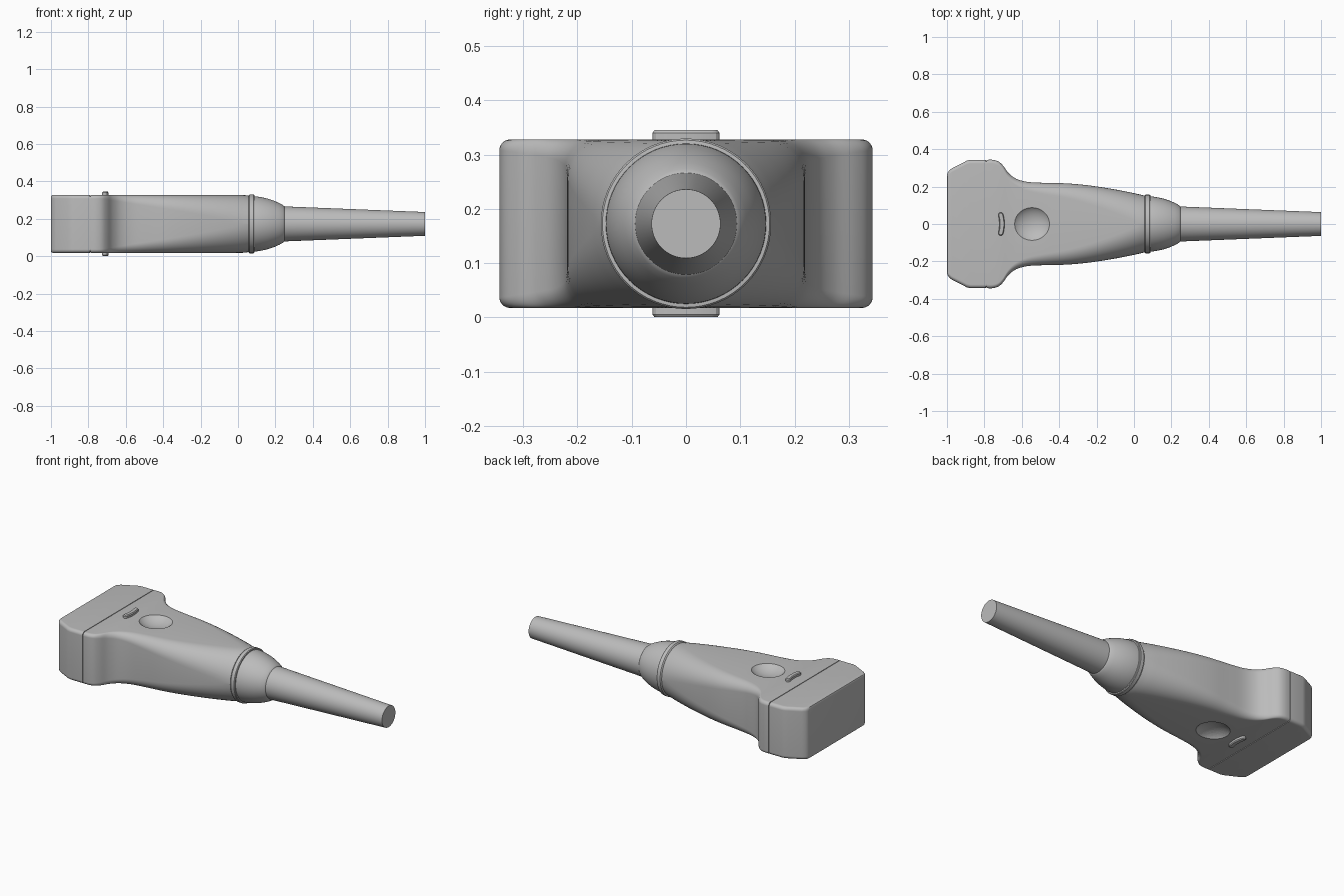
import bpy, bmesh, math
from mathutils import Vector

if "Cube" in bpy.data.objects:
    bpy.data.objects.remove(bpy.data.objects["Cube"])

MID = 0.1725   # height of the long axis
grey = bpy.data.materials.new("Grey plastic")
grey.use_nodes = True
grey.diffuse_color = (0.5, 0.5, 0.5, 1)
grey.node_tree.nodes["Principled BSDF"].inputs["Base Color"].default_value = (0.5, 0.5, 0.5, 1)


def make(name, rings, angle=35):
    """Skin a list of equal-length rings and cap both ends."""
    bm = bmesh.new()
    loops = [[bm.verts.new(p) for p in ring] for ring in rings]
    n = len(loops[0])
    for a, b in zip(loops, loops[1:]):
        for i in range(n):
            bm.faces.new((a[i], a[(i + 1) % n], b[(i + 1) % n], b[i]))
    bm.faces.new(loops[0])
    bm.faces.new(loops[-1])
    bmesh.ops.recalc_face_normals(bm, faces=bm.faces)
    mesh = bpy.data.meshes.new(name)
    bm.to_mesh(mesh)
    bm.free()
    mesh.materials.append(grey)
    obj = bpy.data.objects.new(name, mesh)
    bpy.context.collection.objects.link(obj)
    smooth(obj, angle)
    return obj


def smooth(obj, angle):
    bpy.ops.object.select_all(action='DESELECT')
    obj.select_set(True)
    bpy.context.view_layer.objects.active = obj
    bpy.ops.object.shade_smooth_by_angle(angle=math.radians(angle))


def section(x, w, h, r, steps=10):
    """Rounded rectangle across the long axis."""
    r = min(r, w, h)
    pts = []
    for q, (sy, sz) in enumerate(((1, 1), (-1, 1), (-1, -1), (1, -1))):
        for k in range(steps + 1):
            a = math.pi / 2 * (q + k / steps)
            pts.append((x, sy * (w - r + 1e-4) + r * math.cos(a),
                        MID + sz * (h - r + 1e-4) + r * math.sin(a)))
    return pts


def spline(stations, sub=5):
    """Smooth interpolation through the stations."""
    rows = [Vector(s) for s in stations]
    out = []
    for i in range(len(rows) - 1):
        p0, p1, p2 = rows[max(i - 1, 0)], rows[i], rows[i + 1]
        p3 = rows[min(i + 2, len(rows) - 1)]
        for k in range(sub):
            t = k / sub
            out.append(0.5 * (2 * p1 + (p2 - p0) * t + (2 * p0 - 5 * p1 + 4 * p2 - p3) * t * t
                              + (3 * p1 - p0 - 3 * p2 + p3) * t ** 3))
    return out + [rows[-1]]


def lathe(name, profile, sides=64):
    return make(name, [[(x, r * math.cos(math.tau * i / sides), MID + r * math.sin(math.tau * i / sides))
                        for i in range(sides)] for x, r in profile])


# Head cap: (x, half width, half height, corner radius)
head = [(-1, .262, .146, .014), (-.997, .273, .152, .018), (-.99, .284, .155, .02),
        (-.975, .297, .155, .02), (-.91, .33, .155, .02), (-.895, .338, .155, .02),
        (-.875, .343, .155, .02), (-.792, .343, .155, .02)]
make("head_cap", [section(*s) for s in head])

# Thin recessed seam between head and handle
make("seam_core", [section(x, .338, .150, .02) for x in (-.80, -.78)])

# Handle, going from a rounded block to a round neck
handle = [(-.788, .343, .155, .02), (-.755, .343, .155, .02), (-.725, .334, .155, .021),
          (-.70, .312, .155, .024), (-.67, .272, .155, .03), (-.63, .242, .155, .036),
          (-.57, .225, .155, .046), (-.48, .220, .155, .06), (-.36, .217, .155, .078),
          (-.24, .206, .155, .098), (-.12, .188, .155, .12), (-.02, .169, .155, .14),
          (.03, .158, .154, .15), (.055, .152, .151, .151)]
body = make("handle", [section(*s) for s in spline(handle)])

# Thumb dimples and raised markers on both broad faces
for side, label in ((1, "top"), (-1, "bottom")):
    face = MID + side * .155
    bpy.ops.mesh.primitive_uv_sphere_add(segments=48, ring_count=32, location=(-.545, 0, face + side * .04))
    cutter = bpy.context.object
    cutter.name = "dimple_cutter_" + label
    cutter.scale = (.112, .105, .072)
    cutter.data.materials.append(grey)
    cutter.data.shade_smooth()
    mod = body.modifiers.new("dimple_" + label, 'BOOLEAN')
    mod.object, mod.operation, mod.solver = cutter, 'DIFFERENCE', 'EXACT'
    bpy.context.view_layer.objects.active = body
    bpy.ops.object.modifier_apply(modifier=mod.name)
    cutter.hide_render = True
    cutter.hide_set(True)

    # Marker outline: a bent capsule, with a chamfered top
    def outline(half, z):
        spine = [(-.706 - .006 * (t / 4) ** 2, .048 * t / 4) for t in range(-4, 5)]
        right = [(x + half, y) for x, y in spine]
        left = [(x - half, y) for x, y in reversed(spine)]
        tip = lambda s: [(-.712 + s * half * math.cos(a), s * (.048 + half * math.sin(a)))
                         for a in (math.pi * k / 6 for k in range(1, 6))]
        return [(x, y, z) for x, y in right + tip(1) + left + tip(-1)]

    make("marker_" + label, [outline(.014, face - side * .01), outline(.014, face + side * .012),
                             outline(.010, face + side * .0172)], 25)

smooth(body, 30)

# Collar ring, strain relief and cable
lathe("collar_ring", [(.05, .148), (.056, .148), (.058, .154), (.062, .157), (.083, .157),
                      (.087, .154), (.088, .146)])
lathe("strain_relief", [(.08, .148), (.10, .147), (.13, .142), (.16, .135), (.19, .125),
                        (.22, .112), (.24, .101), (.247, .095), (.25, .09)])
lathe("cable", [(.23, .094), (.25, .0935), (1, .0635)])
